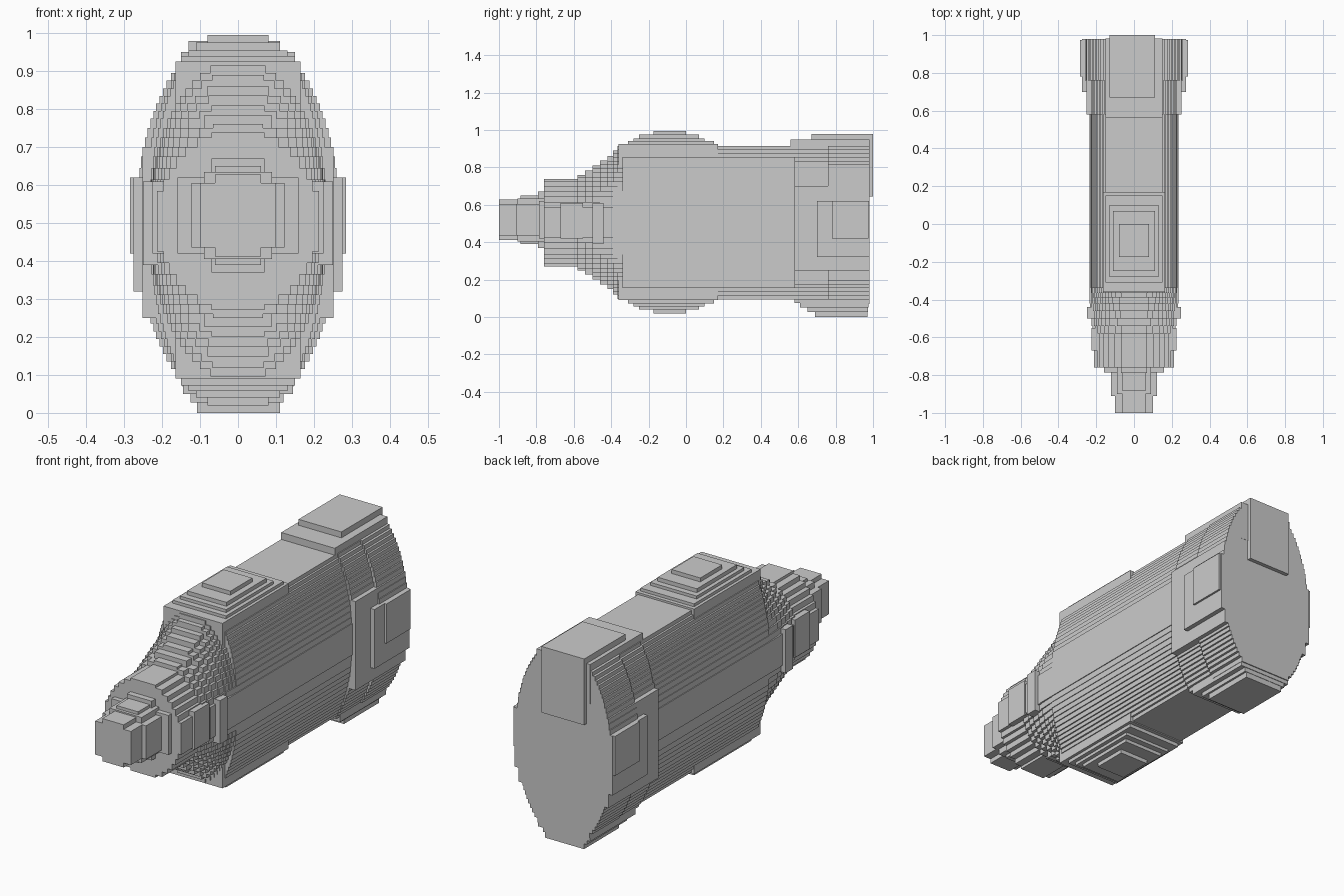
import bpy, bmesh, math

if "Cube" in bpy.data.objects:
    bpy.data.objects.remove(bpy.data.objects["Cube"])

ZC = 0.505  # height of the long axis
LEVELS = [.08, .11, .14, .17, .195, .22, .245, .27, .29, .31, .33, .35, .37, .39, .41, .43, .445, .46, .475, .49]


def finish(name, bm):
    bmesh.ops.recalc_face_normals(bm, faces=bm.faces)
    me = bpy.data.meshes.new(name)
    bm.to_mesh(me)
    bm.free()
    bpy.context.collection.objects.link(bpy.data.objects.new(name, me))


def stepped_outline(a, b, cap):
    """Staircase version of an ellipse (half-width a, half-height b) cut at +-cap."""
    quarter, lo = [], 0.0
    for hi in [h for h in LEVELS if h < cap - .008] + [cap]:
        w = a * math.sqrt(max(.02, 1 - ((lo + hi) / 2 / b) ** 2)) if lo else a
        quarter += [(w, lo), (w, hi)]
        lo = hi
    quarter = quarter[1:]
    right = [(x, -z) for x, z in reversed(quarter)] + quarter
    return right + [(-x, z) for x, z in reversed(right)]


def add_prism(bm, y0, y1, outline):
    front = [bm.verts.new((x, y0, ZC + z)) for x, z in outline]
    back = [bm.verts.new((x, y1, ZC + z)) for x, z in outline]
    bm.faces.new(front)
    bm.faces.new(back[::-1])
    n = len(outline)
    for i in range(n):
        j = (i + 1) % n
        bm.faces.new((front[i], back[i], back[j], front[j]))


def add_box(bm, x0, x1, y0, y1, z0, z1):
    v = [bm.verts.new((x, y, z)) for x in (x0, x1) for y in (y0, y1) for z in (z0, z1)]
    for f in ((0, 1, 3, 2), (4, 6, 7, 5), (0, 4, 5, 1), (2, 3, 7, 6), (0, 2, 6, 4), (1, 5, 7, 3)):
        bm.faces.new([v[i] for i in f])


# Main body: one long stepped oval bar
bm = bmesh.new()
add_prism(bm, -.34, .978, stepped_outline(.235, .52, .41))
finish("body", bm)

# Shoulder: stepped slabs narrowing toward the front
bm = bmesh.new()
shoulder = [(-.76, .213, .24), (-.58, .22, .262), (-.54, .225, .285), (-.50, .23, .312),
            (-.46, .233, .34), (-.42, .235, .365), (-.39, .235, .395), (-.365, .235, .42)]
for i, (y, a, b) in enumerate(shoulder):
    y1 = shoulder[i + 1][0] if i < len(shoulder) - 1 else -.33
    add_prism(bm, y, y1, stepped_outline(a, b, b * .975))
finish("shoulder", bm)

# Nose: stacked blocks at the front
bm = bmesh.new()
for w, h, y in [(.1, .085, -1), (.06, .108, -1), (.122, .085, -.91), (.09, .115, -.9),
                (.06, .13, -.885), (.16, .1, -.785), (.07, .15, -.79)]:
    add_box(bm, -w, w, y, -.74, .52 - h, .52 + h)
finish("nose", bm)

# Humps: nested pads over the top and bottom of the body
bm = bmesh.new()
for w, y0, y1, top, bottom in [(.165, -.36, .17, .925, .09), (.15, -.31, .15, .94, .072),
                               (.13, -.28, .1, .955, .057), (.11, -.25, .07, .975, .04),
                               (.08, -.175, 0, .995, .02)]:
    add_box(bm, -w, w, y0, y1, top - .12, top)
    add_box(bm, -w, w, y0, y1, bottom, bottom + .12)
finish("humps", bm)

# Rear flare: wider stepped oval collars at the back
bm = bmesh.new()
add_prism(bm, .58, .979, stepped_outline(.25, .51, .43))
add_prism(bm, .76, .98, stepped_outline(.268, .505, .435))
finish("rear_flare", bm)

# Rear top and bottom plates
bm = bmesh.new()
add_box(bm, -.15, .15, .56, .981, .75, .95)
add_box(bm, -.13, .11, .67, 1, .645, .98)
add_box(bm, -.145, .145, .61, .975, .05, .25)
add_box(bm, -.125, .12, .65, .972, .028, .2)
add_box(bm, -.108, .11, .69, .97, 0, .2)
finish("rear_plates", bm)

# Side pads: rear pair stack and small front pair
bm = bmesh.new()
for s in (-1, 1):
    for w, y0, y1, z0, z1 in [(.285, .78, .975, .42, .62), (.275, .70, .98, .32, .62),
                              (.252, .58, .98, .25, .70), (.25, -.5, -.44, .39, .61),
                              (.225, -.67, -.55, .42, .61)]:
        add_box(bm, *sorted((s * .15, s * w)), y0, y1, z0, z1)
finish("side_pads", bm)
